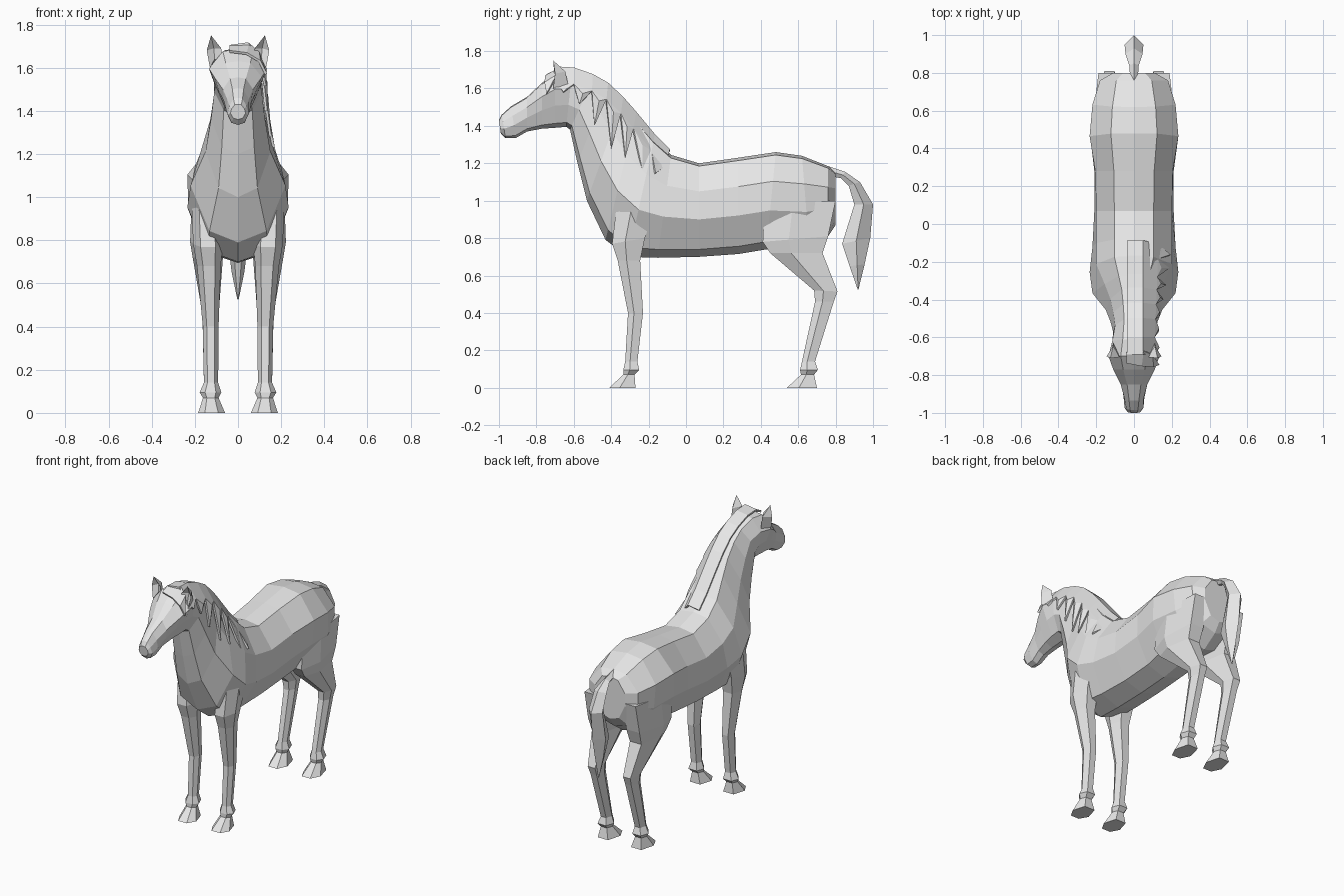
import bpy, bmesh
from mathutils import Vector

coat = bpy.data.materials.new("grey coat")
coat.diffuse_color = (0.8, 0.8, 0.8, 1)


def make(name, verts, faces, thick=0):
    me = bpy.data.meshes.new(name)
    me.from_pydata(verts, [], faces)
    bm = bmesh.new()
    bm.from_mesh(me)
    bmesh.ops.recalc_face_normals(bm, faces=bm.faces)
    bm.to_mesh(me)
    bm.free()
    me.materials.append(coat)
    ob = bpy.data.objects.new(name, me)
    bpy.context.collection.objects.link(ob)
    if thick:
        m = ob.modifiers.new("thickness", 'SOLIDIFY')
        m.thickness, m.offset = thick, 0
    return ob


def loft(name, rings):
    """Skin closed rings of equal size and cap both ends."""
    n = len(rings[0])
    verts = [p for r in rings for p in r]
    faces = [(i * n + j, i * n + (j + 1) % n, (i + 1) * n + (j + 1) % n, (i + 1) * n + j)
             for i in range(len(rings) - 1) for j in range(n)]
    faces += [tuple(range(n)), tuple(range(len(verts) - n, len(verts)))]
    return make(name, verts, faces)


# Trunk, neck and head: top y, z, bottom y, z, upper and lower half width
stations = [
    (0.80, 1.15, 0.80, 0.87, 0.11, 0.11), (0.76, 1.185, 0.76, 0.81, 0.18, 0.175),
    (0.62, 1.24, 0.66, 0.74, 0.22, 0.215), (0.48, 1.26, 0.43, 0.74, 0.235, 0.23),
    (0.28, 1.23, 0.28, 0.715, 0.205, 0.21), (0.07, 1.20, 0.07, 0.70, 0.20, 0.21),
    (-0.08, 1.245, -0.15, 0.695, 0.20, 0.22), (-0.17, 1.33, -0.31, 0.70, 0.20, 0.235),
    (-0.27, 1.45, -0.43, 0.79, 0.155, 0.22), (-0.34, 1.53, -0.53, 1.00, 0.125, 0.15),
    (-0.42, 1.605, -0.58, 1.20, 0.11, 0.125), (-0.50, 1.65, -0.62, 1.38, 0.10, 0.11),
    (-0.61, 1.69, -0.64, 1.395, 0.115, 0.105), (-0.70, 1.685, -0.70, 1.39, 0.135, 0.10),
    (-0.77, 1.63, -0.77, 1.385, 0.11, 0.085), (-0.85, 1.555, -0.85, 1.37, 0.07, 0.065),
    (-0.935, 1.505, -0.91, 1.335, 0.05, 0.055), (-0.985, 1.46, -0.965, 1.335, 0.04, 0.05),
    (-1.00, 1.43, -0.99, 1.36, 0.03, 0.035)]
rings = []
for ty, tz, by, bz, w1, w2 in stations:
    half = [(0, 0), (0.52 * w1, 0.03), (w1, 0.30), (w2, 0.60), (0.6 * w2, 0.92), (0, 1)]
    pts = [(x, ty + (by - ty) * f, tz + (bz - tz) * f) for x, f in half]
    rings.append(pts + [(-x, y, z) for x, y, z in pts[-2:0:-1]])
loft("body", rings)

# Legs: front y, z, back y, z, inner x, outer x
front = [(-0.37, 0.98, -0.17, 0.95, 0.08, 0.215), (-0.395, 0.77, -0.22, 0.80, 0.07, 0.208),
         (-0.365, 0.68, -0.245, 0.68, 0.08, 0.19), (-0.31, 0.40, -0.23, 0.40, 0.09, 0.163),
         (-0.325, 0.14, -0.26, 0.14, 0.092, 0.158), (-0.335, 0.095, -0.25, 0.095, 0.077, 0.178),
         (-0.335, 0.07, -0.275, 0.07, 0.09, 0.162), (-0.41, 0, -0.27, 0, 0.06, 0.185)]
rear = [(0.42, 0.98, 0.80, 1.00, 0.08, 0.215), (0.41, 0.78, 0.76, 0.81, 0.06, 0.222),
        (0.45, 0.72, 0.73, 0.72, 0.07, 0.21), (0.685, 0.52, 0.81, 0.515, 0.085, 0.175),
        (0.69, 0.46, 0.79, 0.46, 0.09, 0.165), (0.62, 0.14, 0.69, 0.14, 0.092, 0.158),
        (0.61, 0.095, 0.705, 0.095, 0.077, 0.178), (0.615, 0.07, 0.685, 0.07, 0.09, 0.162),
        (0.54, 0, 0.70, 0, 0.06, 0.185)]


def leg_ring(s, yf, zf, yb, zb, xi, xo):
    w = xo - xi
    plan = [(0.25, 0), (0.75, 0), (1, 0.4), (0.8, 1), (0.2, 1), (0, 0.4)]
    return [(s * (xi + w * u), yf + (yb - yf) * v, zf + (zb - zf) * v) for u, v in plan]


for s, side in ((-1, "right"), (1, "left")):
    loft("front_leg_" + side, [leg_ring(s, *r) for r in front])
    loft("rear_leg_" + side, [leg_ring(s, *r) for r in rear])
    # Ear: folded leaf with a recessed inner face
    make("ear_" + side,
         [(s * x, y, z) for x, y, z in
          [(0.07, -0.70, 1.62), (0.13, -0.71, 1.60), (0.11, -0.63, 1.62),
           (0.078, -0.705, 1.69), (0.145, -0.70, 1.68), (0.11, -0.645, 1.69),
           (0.125, -0.71, 1.75), (0.108, -0.685, 1.64), (0.112, -0.675, 1.69)]],
         [(0, 3, 8, 7), (7, 8, 4, 1), (3, 6, 8), (8, 6, 4), (1, 4, 5, 2),
          (2, 5, 3, 0), (4, 6, 5), (5, 6, 3), (0, 7, 1, 2)])

# Tail: outer y, z, inner y, z, half width
tail = [(0.76, 1.185, 0.78, 1.13, 0.02), (0.85, 1.155, 0.83, 1.12, 0.025),
        (0.93, 1.10, 0.87, 1.08, 0.045), (1.00, 0.98, 0.90, 0.98, 0.05),
        (0.985, 0.80, 0.835, 0.77, 0.045), (0.955, 0.66, 0.875, 0.65, 0.03),
        (0.922, 0.525, 0.918, 0.525, 0.003)]
loft("tail", [[(0, a, b), (w, a * .5 + c * .5, b * .5 + d * .5), (0.4 * w, c, d),
               (-0.4 * w, c, d), (-w, a * .5 + c * .5, b * .5 + d * .5)]
              for a, b, c, d, w in tail])

# Mane: crest strip folded over one side, ending in pointed locks
crest = [(-0.69, 1.70), (-0.60, 1.695), (-0.50, 1.66), (-0.42, 1.615), (-0.34, 1.54),
         (-0.27, 1.46), (-0.17, 1.34), (-0.09, 1.26)]
tips = [(0.13, -0.655, 1.58), (0.125, -0.57, 1.515), (0.13, -0.49, 1.40), (0.15, -0.40, 1.28),
        (0.165, -0.325, 1.23), (0.185, -0.235, 1.16), (0.19, -0.165, 1.145)]
verts, faces = [], []
for y, z in crest:
    t = min(1, max(0, (y + 0.6) / 0.5))
    verts += [(-0.035, y, z), (0.045, y, z + 0.012), (0.105 + 0.02 * t, y - 0.02 * t, z - 0.075)]
for i, tip in enumerate(tips):
    a, b = 3 * i, 3 * i + 3
    faces += [(a, a + 1, b + 1, b), (a + 1, a + 2, b + 2, b + 1)]
    mid = (Vector(verts[a + 2]) + Vector(verts[b + 2])) / 2 + Vector((0.02, 0, -0.03))
    k = len(verts)
    verts += [tuple(mid), tip]
    faces += [(a + 2, k, b + 2), (a + 2, k + 1, k), (k, k + 1, b + 2)]
make("mane", verts, faces, 0.012)

# Forelock sweeping across the brow
make("forelock", [(-0.04, -0.68, 1.70), (0.05, -0.67, 1.71), (-0.04, -0.735, 1.675),
                  (0.04, -0.75, 1.665), (0.095, -0.69, 1.67), (0.10, -0.755, 1.63),
                  (0.13, -0.745, 1.57)],
     [(0, 1, 3, 2), (1, 4, 5, 3), (4, 6, 5)], 0.012)
